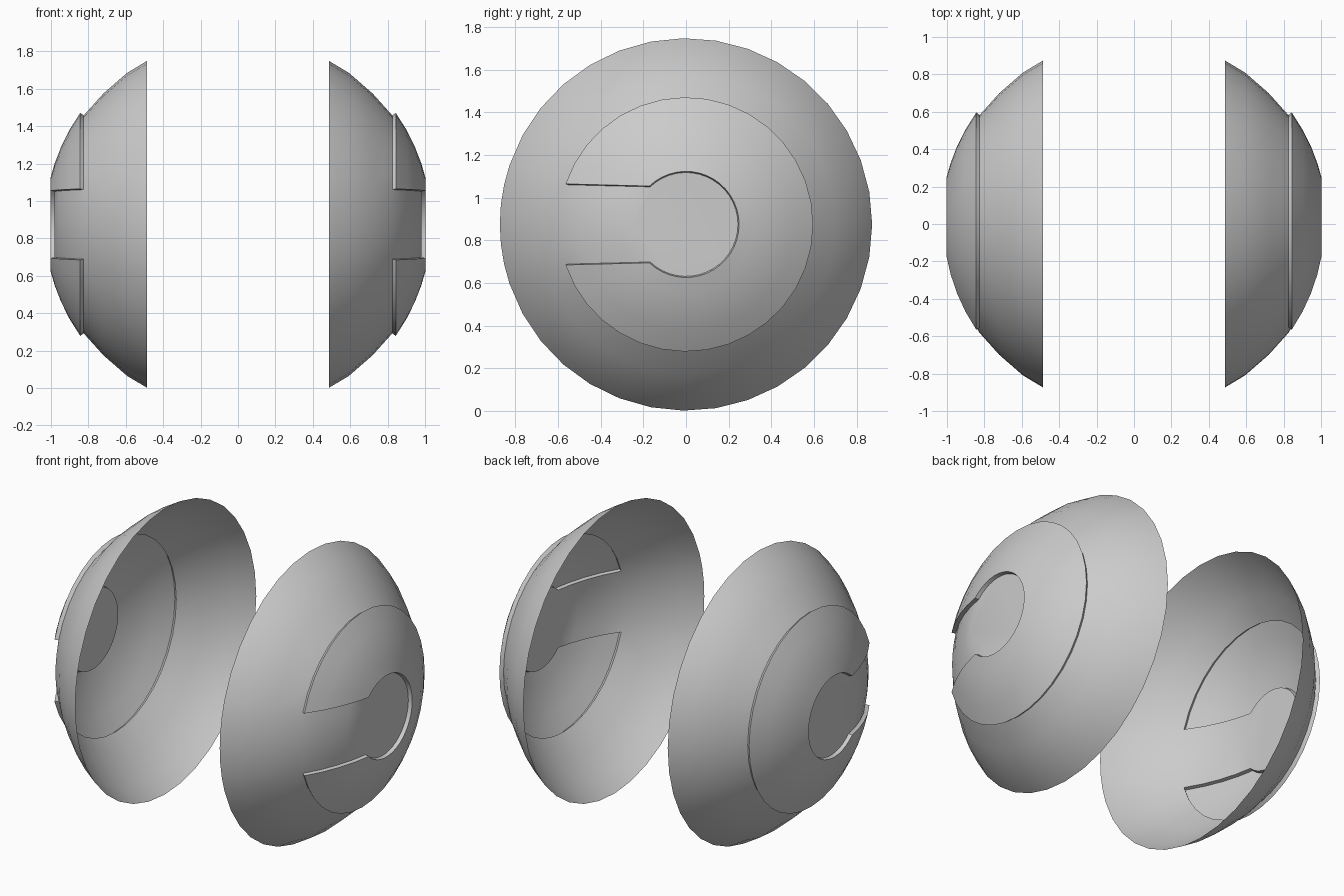
import bpy, bmesh, math

if "Cube" in bpy.data.objects:
    bpy.data.objects.remove(bpy.data.objects["Cube"])

CZ = 0.875                      # height of the sphere centre
R_BASE, R_PLATE = 1.01, 1.033   # base skin and raised C plate radii
K = R_BASE / R_PLATE
N_PLATE, N_SLOT, ROWS = 32, 6, 5
HOLE, SLOT_END = (-0.172, 0.18), (-0.565, 0.19)   # slot edge ends in (y, z)

bm = bmesh.new()


def point(r, ang, radius):
    """Point on a sphere, r away from the x axis; ang 0 is +y."""
    return (math.sqrt(radius * radius - r * r), r * math.cos(ang), CZ + r * math.sin(ang))


def add_row(pts):
    return [bm.verts.new(p) for p in pts]


def skin(rows):
    """Quads between successive rows of points."""
    vs = [add_row(r) for r in rows]
    for a, b in zip(vs, vs[1:]):
        for i in range(len(a) - 1):
            bm.faces.new((a[i], a[i + 1], b[i + 1], b[i]))


def edge(t):
    """Radius and half-angle of the straight slot edge at t."""
    y = HOLE[0] + (SLOT_END[0] - HOLE[0]) * t
    z = HOLE[1] + (SLOT_END[1] - HOLE[1]) * t
    return math.hypot(y, z), math.atan2(z, y)


def plate_angles(a):
    return [-a + 2 * a * i / N_PLATE for i in range(N_PLATE + 1)]


def slot_angles(a):
    return [a + 2 * (math.pi - a) * i / N_SLOT for i in range(N_SLOT + 1)]


steps = [edge(i / (ROWS - 1)) for i in range(ROWS)]

# Raised C plate and slot floor
plate = [[point(r, g, R_PLATE) for g in plate_angles(a)] for r, a in steps]
slot = [[point(r * K, g, R_BASE) for g in slot_angles(a)] for r, a in steps]
skin(plate)
skin(slot)


# Walls dropping from the plate border to the base skin
def sink(p):
    return (p[0] * K, p[1] * K, CZ + (p[2] - CZ) * K)


for border in (plate[0], plate[-1], [r[0] for r in plate], [r[-1] for r in plate]):
    skin([border, [sink(p) for p in border]])

# Outer dome band
r_out, a_out = steps[-1]
angles = plate_angles(a_out) + slot_angles(a_out)[1:]
band = []
for r, rad in ((r_out * K, R_BASE), (0.70, 1.004), (0.81, 1.004), (0.873, 1.0)):
    band.append([point(r, g, rad) for g in angles])
skin(band)

# Flat centre disc
r_in, a_in = steps[0]
disc = plate_angles(a_in) + slot_angles(a_in)[1:-1]
bm.faces.new(add_row([point(r_in * K, g, R_BASE) for g in disc]))

# Weld the patches and face them outward
bmesh.ops.remove_doubles(bm, verts=bm.verts, dist=0.0005)
bmesh.ops.recalc_face_normals(bm, faces=bm.faces)
if sum(f.normal.x * f.calc_area() for f in bm.faces) < 0:
    bmesh.ops.reverse_faces(bm, faces=bm.faces)

mesh = bpy.data.meshes.new("domed_side_covers")
bm.to_mesh(mesh)
bm.free()
covers = bpy.data.objects.new("domed_side_covers", mesh)
bpy.context.collection.objects.link(covers)
bpy.context.view_layer.objects.active = covers
covers.select_set(True)
bpy.ops.object.shade_smooth_by_angle(angle=math.radians(30))

# Opposite cover
mirror = covers.modifiers.new("mirror", 'MIRROR')
mirror.use_axis = (True, False, False)
mirror.use_mirror_merge = False
